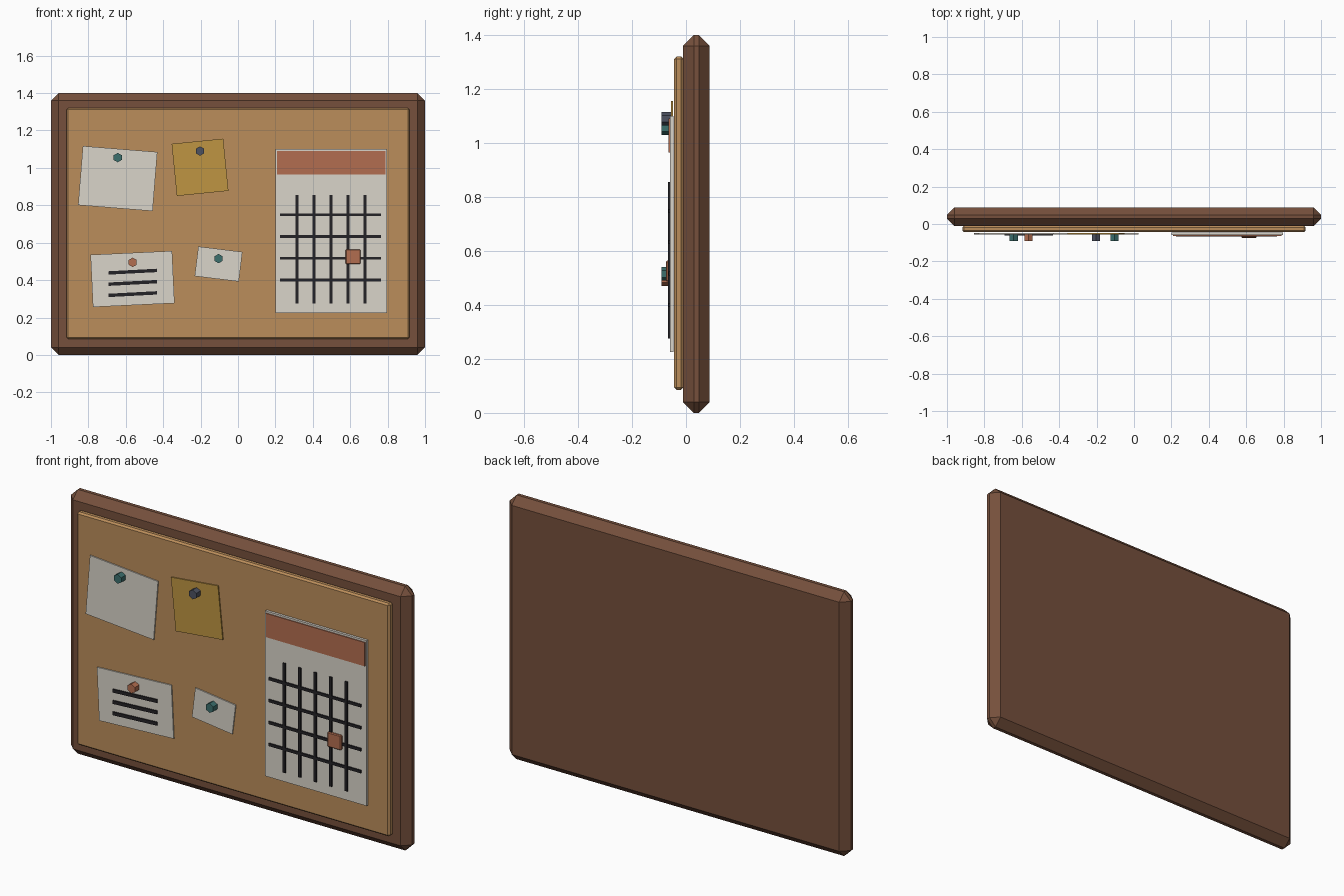
import bpy
from math import radians, sin, cos, pi

if "Cube" in bpy.data.objects:
    bpy.data.objects.remove(bpy.data.objects["Cube"])


def make_mat(name, rgb):
    m = bpy.data.materials.new(name)
    m.diffuse_color = (*rgb, 1)
    m.use_nodes = True
    m.node_tree.nodes["Principled BSDF"].inputs["Base Color"].default_value = m.diffuse_color
    return m


WOOD = make_mat("wood", (0.18, 0.08, 0.045))
CORK = make_mat("cork", (0.50, 0.27, 0.105))
PAPER = make_mat("paper", (0.70, 0.66, 0.59))
YELLOW = make_mat("yellow_paper", (0.52, 0.30, 0.055))
RUST = make_mat("rust", (0.45, 0.155, 0.08))
INK = make_mat("ink", (0.017, 0.016, 0.019))
TEAL = make_mat("teal", (0.045, 0.16, 0.155))
SLATE = make_mat("slate", (0.075, 0.085, 0.12))


def slab(name, x, z, w, h, y0, y1, mat, tilt=0, bevel=0):
    """Box centred on x, z, reaching from y0 (front) to y1 (back)."""
    bpy.ops.mesh.primitive_cube_add(size=1, location=(x, (y0 + y1) / 2, z))
    ob = bpy.context.object
    ob.name = name
    ob.scale = (w, y1 - y0, h)
    bpy.ops.object.transform_apply(location=False, rotation=False, scale=True)
    ob.rotation_euler.y = -radians(tilt)
    ob.data.materials.append(mat)
    if bevel:
        b = ob.modifiers.new("bevel", 'BEVEL')
        b.width = bevel
        b.segments = 1
    return ob


def pin(name, x, z, mat):
    """Six-sided push pin with a corner pointing up."""
    y0, y1, r = -0.09, -0.053, 0.025
    ring = [(r * sin(i * pi / 3), r * cos(i * pi / 3)) for i in range(6)]
    verts = [(x + a, y, z + b) for y in (y0, y1) for a, b in ring]
    faces = [tuple(range(6)), tuple(range(11, 5, -1))]
    faces += [(i, i + 6, (i + 1) % 6 + 6, (i + 1) % 6) for i in range(6)]
    me = bpy.data.meshes.new(name)
    me.from_pydata(verts, [], [tuple(reversed(f)) for f in faces])
    me.materials.append(mat)
    ob = bpy.data.objects.new(name, me)
    bpy.context.collection.objects.link(ob)


# Board: chamfered wooden backing and raised cork panel
slab("frame", 0, 0.70, 2.0, 1.4, -0.011, 0.088, WOOD, bevel=0.04)
slab("cork_panel", 0, 0.703, 1.835, 1.235, -0.044, -0.009, CORK, bevel=0.009)

# Pinned notes: name, x, z, width, height, tilt, material
for name, x, z, w, h, tilt, mat in [
    ("large_note", -0.643, 0.943, 0.40, 0.317, -4.6, PAPER),
    ("yellow_note", -0.203, 1.003, 0.277, 0.28, 5.7, YELLOW),
    ("lined_note", -0.564, 0.406, 0.437, 0.28, 2.7, PAPER),
    ("small_note", -0.104, 0.486, 0.238, 0.16, -7, PAPER),
]:
    slab(name, x, z, w, h, -0.055, -0.049, mat, tilt)

# Written lines on the lined note
for i in range(3):
    slab(f"note_line_{i + 1}", -0.563, 0.445 - 0.06 * i, 0.26, 0.018,
         -0.061, -0.054, INK, 3)

# Push pins
pin("large_note_pin", -0.643, 1.055, TEAL)
pin("yellow_note_pin", -0.203, 1.09, SLATE)
pin("lined_note_pin", -0.563, 0.495, RUST)
pin("small_note_pin", -0.104, 0.515, TEAL)

# Calendar sheet, header, grid and marked day
slab("calendar_sheet", 0.498, 0.663, 0.595, 0.876, -0.059, -0.046, PAPER)
slab("calendar_header", 0.498, 1.028, 0.58, 0.126, -0.064, -0.058, RUST)
for i in range(5):
    slab(f"calendar_column_{i + 1}", 0.315 + 0.091 * i, 0.565, 0.015, 0.58,
         -0.066, -0.058, INK)
for i in range(4):
    slab(f"calendar_row_{i + 1}", 0.495, 0.749 - 0.1163 * i, 0.54, 0.015,
         -0.0655, -0.058, INK)
slab("marked_day", 0.615, 0.525, 0.08, 0.078, -0.074, -0.058, RUST, bevel=0.004)
